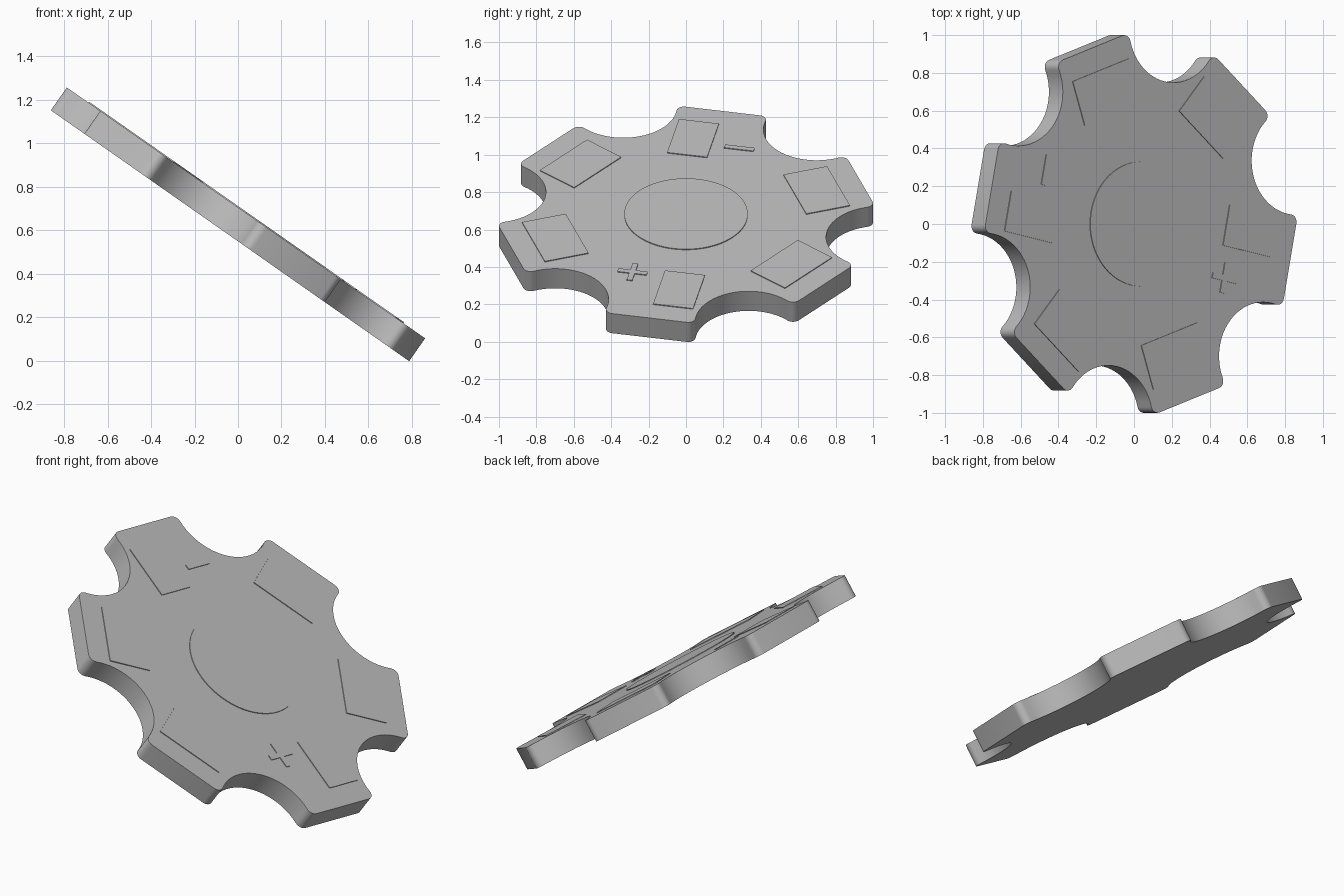
import bpy
import bmesh
from math import sin, cos, sqrt, atan2, pi, radians
from mathutils import Matrix, Vector

cube = bpy.data.objects.get("Cube")
if cube:
    bpy.data.objects.remove(cube, do_unlink=True)

# One grey for the whole part
GREY = (0.5, 0.5, 0.5, 1)
grey = bpy.data.materials.new("plain grey")
grey.use_nodes = True
grey.diffuse_color = GREY
grey.node_tree.nodes["Principled BSDF"].inputs["Base Color"].default_value = GREY

# The wheel leans about the y axis
THICK = 0.128
TOP = THICK / 2
RAISE = 0.005
LEAN = Matrix.Translation((0, 0, 0.628)) @ Matrix.Rotation(radians(35), 4, "Y")
TAB_START = radians(-11.5)


def prism(name, outline, bottom, top):
    """Extrude a flat outline into a leaning solid."""
    bm = bmesh.new()
    face = bm.faces.new([bm.verts.new((p[0], p[1], bottom)) for p in outline])
    walls = bmesh.ops.extrude_face_region(bm, geom=[face])
    moved = [v for v in walls["geom"] if isinstance(v, bmesh.types.BMVert)]
    bmesh.ops.translate(bm, verts=moved, vec=(0, 0, top - bottom))
    bmesh.ops.recalc_face_normals(bm, faces=bm.faces)
    mesh = bpy.data.meshes.new(name)
    bm.to_mesh(mesh)
    bm.free()
    mesh.materials.append(grey)
    obj = bpy.data.objects.new(name, mesh)
    bpy.context.collection.objects.link(obj)
    obj.matrix_world = LEAN
    bpy.ops.object.select_all(action="DESELECT")
    obj.select_set(True)
    bpy.context.view_layer.objects.active = obj
    bpy.ops.object.shade_smooth_by_angle(angle=radians(30))
    return obj


def arc(center, radius, start, end, steps):
    return [Vector((center[0] + radius * cos(start + (end - start) * i / steps),
                    center[1] + radius * sin(start + (end - start) * i / steps)))
            for i in range(steps + 1)]


def turn(points, angle):
    spin = Matrix.Rotation(angle, 2)
    return [spin @ Vector(p) for p in points]


def box(x0, x1, y0, y1):
    return [(x0, y0), (x1, y0), (x1, y1), (x0, y1)]


def raised(name, outline, tab):
    prism(name, turn(outline, TAB_START + tab * pi / 3), TOP - RAISE, TOP + RAISE)


# Wheel body: six flat tabs with rounded corners between round notches
apothem, notch_r, notch_dist, fillet = 0.984, 0.286, 1.056, 0.04
notch = Vector((notch_dist * cos(pi / 6), notch_dist * sin(pi / 6)))
fx = apothem - fillet
fy = notch.y - sqrt((notch_r + fillet) ** 2 - (fx - notch.x) ** 2)
touch = atan2(notch.y - fy, notch.x - fx)
upper = arc((fx, fy), fillet, 0, touch, 6)
lower = [Vector((p.x, -p.y)) for p in reversed(upper)]
# Notch arc runs from this tab's corner to the mirrored corner of the next
mid = pi / 6 + pi
half = mid - (touch + pi)
scoop = arc(notch, notch_r, mid - half, mid + half, 24)
if (scoop[0] - upper[-1]).length > (scoop[-1] - upper[-1]).length:
    scoop.reverse()
section = lower + upper + scoop[1:-1]
body = [p for k in range(6) for p in turn(section, TAB_START + k * pi / 3)]
prism("wheel_body", body, -TOP, TOP)

# Raised centre disc
prism("centre_disc", arc((0, 0), 0.33, 0, 2 * pi, 64)[:-1], TOP - RAISE, TOP + RAISE)

# Raised pads, alike on opposite tabs
pads = [box(0.54, 0.858, -0.005, 0.213),
        box(0.61, 0.854, -0.167, 0.213),
        box(0.61, 0.856, -0.204, 0.181)]
for k in range(6):
    raised(f"tab_pad_{k + 1}", pads[k % 3], k)

# Plus and minus marks beside the two narrow pads
long, thin = 0.08, 0.015
quarter = [(long, -thin), (long, thin), (thin, thin)]
plus = [p + Vector((0.585, -0.173)) for k in range(4) for p in turn(quarter, k * pi / 2)]
raised("plus_mark", plus, 0)
raised("minus_mark", box(0.645, 0.675, -0.237, -0.077), 3)
